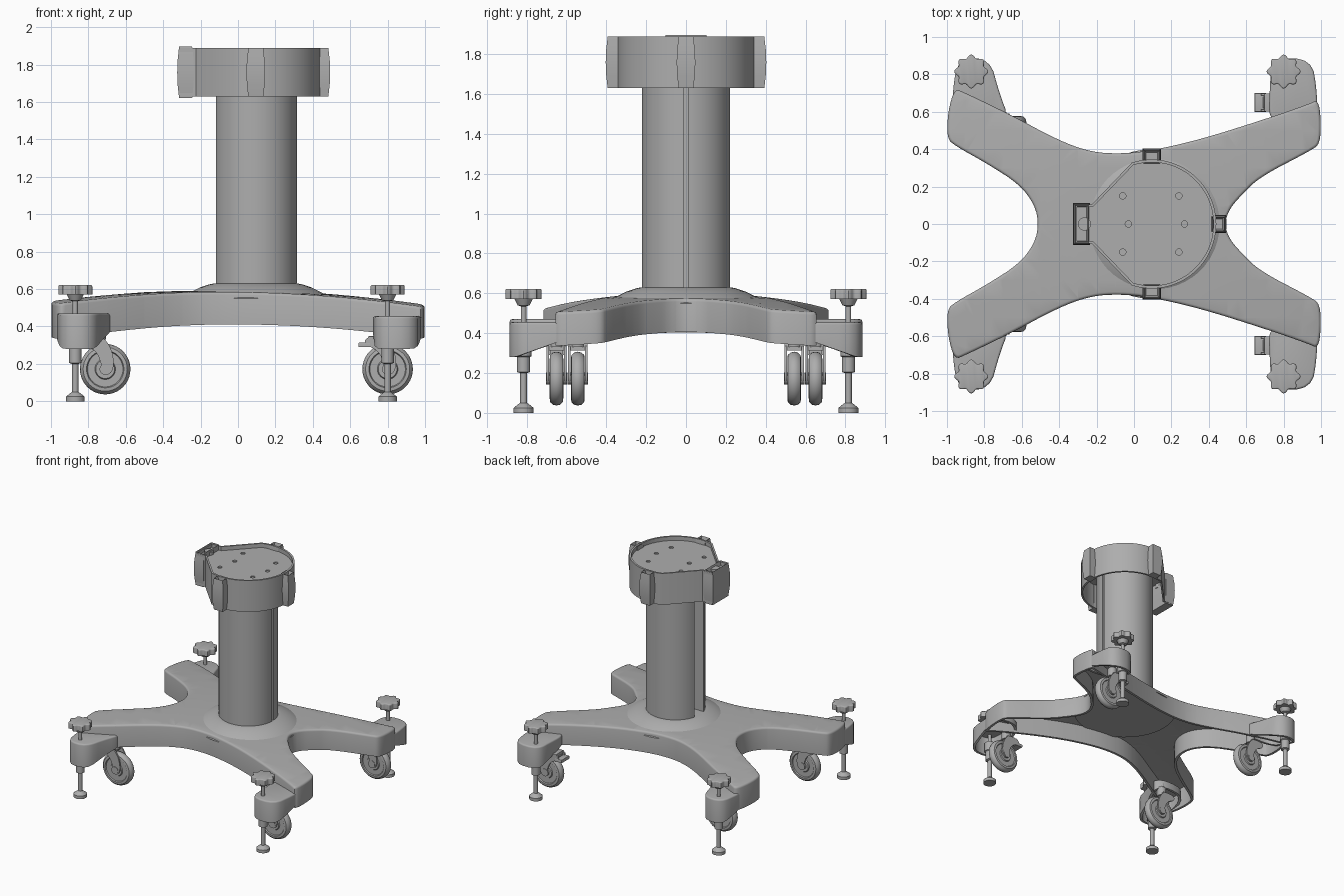
import bpy, bmesh
from math import sin, cos, pi, radians, asin
from mathutils import Vector, Matrix

cube = bpy.data.objects.get("Cube")
if cube:
    bpy.data.objects.remove(cube, do_unlink=True)

grey = bpy.data.materials.new("grey_metal")
grey.use_nodes = True
grey.diffuse_color = (0.42, 0.42, 0.42, 1)
grey.node_tree.nodes["Principled BSDF"].inputs["Base Color"].default_value = (0.42, 0.42, 0.42, 1)

CX = 0.095  # column axis


def finish(name, bm, loc=(0, 0, 0), shell=0, cutter=None):
    """Make the object, apply its shell or cut, then shade it."""
    mesh = bpy.data.meshes.new(name)
    bm.to_mesh(mesh)
    bm.free()
    mesh.materials.append(grey)
    ob = bpy.data.objects.new(name, mesh)
    ob.location = loc
    bpy.context.collection.objects.link(ob)
    bpy.ops.object.select_all(action='DESELECT')
    ob.select_set(True)
    bpy.context.view_layer.objects.active = ob
    if shell:
        mod = ob.modifiers.new("shell", 'SOLIDIFY')
        mod.thickness = shell
        mod.offset = -1
        bpy.ops.object.modifier_apply(modifier="shell")
    if cutter:
        mod = ob.modifiers.new("holes", 'BOOLEAN')
        mod.operation = 'DIFFERENCE'
        mod.object = cutter
        bpy.ops.object.modifier_apply(modifier="holes")
        bpy.data.objects.remove(cutter, do_unlink=True)
    bpy.ops.object.shade_smooth_by_angle(angle=radians(35))
    return ob


def prism(name, pts, top, bot, bevel=0, shell=0, grid=0, open_top=False, matrix=None, cutter=None):
    """Extrude an outline; top and bot are heights or functions of x, y."""
    bm = bmesh.new()
    up = [bm.verts.new((x, y, 0)) for x, y in pts]
    low = [bm.verts.new((x, y, -1)) for x, y in pts]
    n = len(pts)
    cap, base = bm.faces.new(up), bm.faces.new(low[::-1])
    for i in range(n):
        j = (i + 1) % n
        bm.faces.new((up[i], low[i], low[j], up[j]))
    bmesh.ops.recalc_face_normals(bm, faces=bm.faces[:])
    rim = list(cap.edges)
    if shell:
        bmesh.ops.delete(bm, geom=[base], context='FACES_ONLY')
    if open_top:
        bmesh.ops.delete(bm, geom=[cap], context='FACES_ONLY')
    if bevel:
        bmesh.ops.bevel(bm, geom=rim, offset=bevel, segments=3, profile=0.5, affect='EDGES')
    if grid:
        bmesh.ops.triangulate(bm, faces=[f for f in bm.faces if len(f.verts) > 4])
        for axis in (Vector((1, 0, 0)), Vector((0, 1, 0))):
            for k in range(-9, 10):
                bmesh.ops.bisect_plane(bm, geom=bm.verts[:] + bm.edges[:] + bm.faces[:],
                                       plane_co=axis * k * grid, plane_no=axis, dist=1e-4)
    for v in bm.verts:
        x, y = v.co.x, v.co.y
        if v.co.z < -0.5:
            v.co.z = bot(x, y) if callable(bot) else bot
        else:
            v.co.z += top(x, y) if callable(top) else top
    if matrix:
        bm.transform(matrix)
    return finish(name, bm, shell=shell, cutter=cutter)


def lathe(name, profile, loc, along_y=False, steps=32):
    bm = bmesh.new()
    rings = [[bm.verts.new((r * cos(2 * pi * i / steps), r * sin(2 * pi * i / steps), z))
              for i in range(steps)] for r, z in profile]
    for a, b in zip(rings, rings[1:]):
        for i in range(steps):
            j = (i + 1) % steps
            bm.faces.new((a[i], a[j], b[j], b[i]))
    bm.faces.new(rings[0][::-1])
    bm.faces.new(rings[-1])
    bmesh.ops.recalc_face_normals(bm, faces=bm.faces[:])
    if along_y:
        bm.transform(Matrix.Rotation(pi / 2, 4, 'X'))
    return finish(name, bm, loc)


def box(name, x0, x1, y0, y1, z0, z1):
    return prism(name, [(x0, y0), (x1, y0), (x1, y1), (x0, y1)], z1, z0, bevel=0.005)


def mirrored(half):
    return half + [(x, -y) for x, y in reversed(half) if abs(y) > 1e-6]


def rounded(pts):
    """Round a closed outline by cutting its corners twice."""
    for _ in range(2):
        pairs = zip(pts, pts[1:] + pts[:1])
        pts = [(a[0] + (b[0] - a[0]) * t, a[1] + (b[1] - a[1]) * t) for a, b in pairs for t in (.25, .75)]
    return pts


# Four-armed base
def deck(x, y):
    return 0.592 - 0.055 * (x * x + y * y) - 0.01 * x


def arch(x, y):
    return 0.42 - 0.06 * (x * x + y * y)


arms = [(-.51, 0), (-.53, .1), (-.61, .21), (-.78, .32), (-.96, .42), (-1, .46), (-.995, .6), (-.96, .725),
        (-.9, .7), (-.67, .59), (-.4, .445), (-.23, .385), (-.08, .375), (.08, .39), (.35, .45), (.73, .57),
        (.93, .64), (.985, .665), (1, .56), (.995, .43), (.95, .395), (.67, .25), (.57, .15), (.51, .08), (.483, 0)]
prism("base_arms", rounded(mirrored(arms)), deck, arch, bevel=0.015, shell=0.02, grid=0.1)
lathe("base_collar", [(.4, .55), (.36, .578), (.3, .608), (.25, .625), (.225, .63)], (CX, 0, 0), steps=48)

# Foot pods at the arm tips
rear_pod = [(-.97, .53), (-.97, .72), (-.94, .885), (-.77, .885), (-.72, .7), (-.67, .57), (-.75, .5)]
front_pod = [(.98, .52), (.98, .7), (.95, .885), (.735, .885), (.725, .7), (.72, .57), (.8, .5)]


def pod_bottom(x, y):
    return 0.28 + 0.35 * max(0, 0.86 - abs(y))


knob = [((.082 + .009 * cos(8 * t)) * cos(t), (.082 + .009 * cos(8 * t)) * sin(t))
        for t in (2 * pi * i / 64 for i in range(64))]
fork = rounded([(-.12, .17), (-.02, .18), (.03, .12), (.05, .03), (.03, -.03), (-.02, -.03), (-.02, .03), (-.05, .1),
                (-.12, .13)])
wheel = [(.05, -.034), (.055, -.026), (.095, -.026), (.1, -.034), (.118, -.032), (.131, -.018), (.135, 0),
         (.131, .018), (.118, .032), (.1, .034), (.095, .026), (.055, .026), (.05, .034)]

for side, s in (("left", 1), ("right", -1)):
    for end, pod, fx, wx, wy in (("rear", rear_pod, -.87, -.71, .543), ("front", front_pod, .8, .8, .65)):
        tag = f"{end}_{side}_"
        prism(tag + "pod", rounded([(x, s * y) for x, y in pod]),
              .47 if fx < 0 else .455, pod_bottom, bevel=.012, shell=.02)
        # Levelling foot with star knob
        fy = .815 * s
        lathe(tag + "levelling_foot", [(.05, 0), (.05, .025), (.025, .045), (.017, .05), (.017, .2), (.033, .205),
              (.033, .28), (.04, .285), (.04, .36), (.014, .37), (.014, .535), (.03, .54), (.05, .58)], (fx, fy, 0))
        prism(tag + "star_knob", [(fx + x, fy + y) for x, y in knob], .622, .572, bevel=.008)
        # Single-wheel swivel caster
        cy, cz = wy * s, .172
        lathe(tag + "caster_wheel", wheel, (wx, cy, cz), along_y=True, steps=40)
        lathe(tag + "axle", [(.03, -.052), (.03, .052)], (wx, cy, cz), along_y=True)
        for d in (-.043, .043):
            turn = Matrix.Translation((wx, cy + d, cz)) @ Matrix.Rotation(pi / 2, 4, 'X')
            prism(tag + "fork_leg", fork, .006, -.006, matrix=turn)
        box(tag + "fork_bridge", wx - .105, wx - .01, cy - .049, cy + .049, .312, .348)
        lathe(tag + "swivel_stem", [(.035, .33), (.035, .4), (.025, .41), (.025, .44)], (wx - .03, cy, 0))
        if end == "front":
            box(tag + "brake_pedal", .645, .705, cy - .05, cy + .05, .29, .315)
            box(tag + "pedal_arm", .69, .76, cy - .03, cy + .03, .295, .325)

# Column with a narrow groove in front and a wide cable channel behind
R = .222
a0, a1 = asin(.011 / R), pi - asin(.06 / R)
column = [(CX + .13, .011)]
column += [(CX + R * cos(a), R * sin(a)) for a in (a0 + (a1 - a0) * i / 32 for i in range(33))]
column += [(CX - .1, .06)]
prism("column", mirrored(column), 1.84, .58)

# Head: thin wall, recessed plate with screw holes, corner lugs
head = [(-.315, .105), (-.225, .105)]
head += [(CX + .345 * cos(radians(a)), .345 * sin(radians(a))) for a in range(108, -1, -6)]
head = mirrored(head)
prism("head_wall", head, 1.888, 1.63, shell=.015, open_top=True)

bm = bmesh.new()
for x, y in ((-.06, .15), (.24, .15), (-.03, 0), (.27, 0), (-.06, -.15), (.24, -.15)):
    bmesh.ops.create_cone(bm, cap_ends=True, segments=20, radius1=.017, radius2=.017, depth=.03,
                          matrix=Matrix.Translation((x, y, 1.86)))
holes = finish("screw_hole_cutter", bm)
holes.hide_render = True
prism("head_plate", [(CX + (x - CX) * .98, y * .98) for x, y in head], 1.855, 1.835, cutter=holes)


def lug(name, cx, cy, half_x, half_y, z0, z1, bulge=.01):
    """Barrel-sided block with a sunken top."""
    bm = bmesh.new()
    bmesh.ops.create_cube(bm, size=2)
    for z in (-.5, 0, .5):
        bmesh.ops.bisect_plane(bm, geom=bm.verts[:] + bm.edges[:] + bm.faces[:],
                               plane_co=(0, 0, z), plane_no=(0, 0, 1))
    for v in bm.verts:
        grow = bulge * (1 - v.co.z**2)
        v.co = (cx + v.co.x * (half_x - bulge + grow), cy + v.co.y * (half_y - bulge + grow),
                (z0 + z1) / 2 + v.co.z * (z1 - z0) / 2)
    cap = max(bm.faces, key=lambda f: f.calc_center_median().z)
    bmesh.ops.inset_region(bm, faces=[cap], thickness=.014)
    bmesh.ops.translate(bm, verts=cap.verts[:], vec=(0, 0, -.035))
    return finish(name, bm)


lug("front_lug", .45, 0, .043, .047, 1.63, 1.888)
lug("left_lug", CX, .36, .05, .043, 1.63, 1.888)
lug("right_lug", CX, -.36, .05, .043, 1.63, 1.888)
lug("rear_lug", -.28, 0, .045, .112, 1.622, 1.896)
lathe("rear_latch", [(.035, 1.8), (.035, 1.88)], (-.265, 0, 0))
